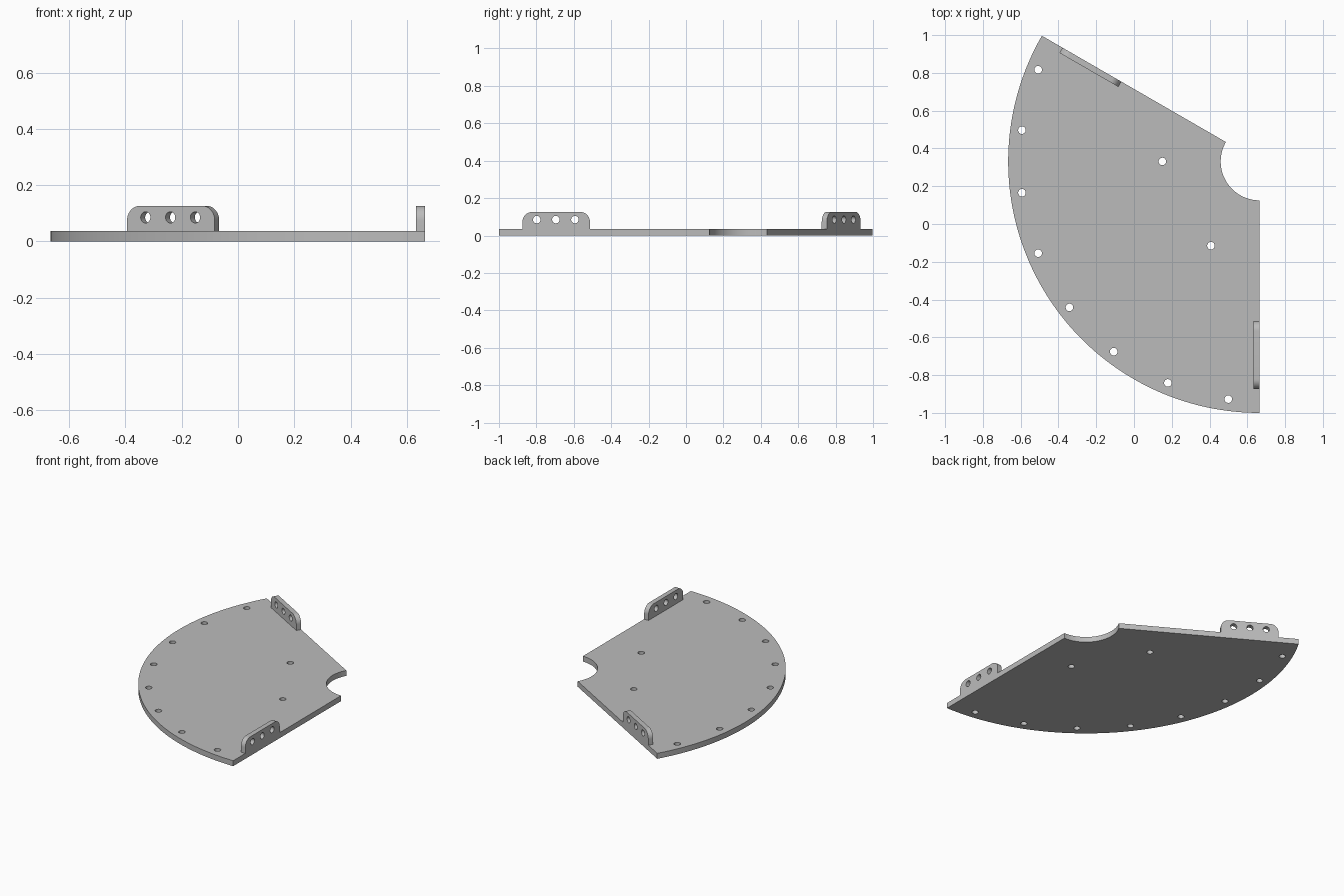
import bpy, bmesh
from math import sin, cos, pi, radians
from mathutils import Matrix, Vector

cube = bpy.data.objects.get("Cube")
if cube:
    bpy.data.objects.remove(cube, do_unlink=True)

CENTRE = Vector((0.665, 0.331, 0))       # common centre of both arcs
R_OUT, R_IN = 1.331, 0.206
THICK, TAB = 0.036, 0.032
HOLE = 0.02
START, END = 150, 270                    # the two straight edges, in degrees

grey = bpy.data.materials.new("light_grey")
grey.use_nodes = True
colour = (0.5, 0.5, 0.5, 1)
grey.diffuse_color = colour
grey.node_tree.nodes["Principled BSDF"].inputs["Base Color"].default_value = colour


def arc(cx, cy, r, a, b, n):
    """Points along an arc from a to b degrees."""
    angles = [radians(a + (b - a) * i / n) for i in range(n + 1)]
    return [(cx + r * cos(t), cy + r * sin(t)) for t in angles]


def circle(cx, cy, r=HOLE):
    return arc(cx, cy, r, 0, 360, 32)[:-1]


def slab(name, loops, depth, matrix):
    """Extrude an outline with holes by depth, centred on its own plane."""
    curve = bpy.data.curves.new(name, 'CURVE')
    curve.dimensions = '2D'
    curve.fill_mode = 'BOTH'
    curve.extrude = depth / 2
    for pts in loops:
        spline = curve.splines.new('POLY')
        spline.points.add(len(pts) - 1)
        for p, (x, y) in zip(spline.points, pts):
            p.co = (x, y, 0, 1)
        spline.use_cyclic_u = True
    obj = bpy.data.objects.new(name, curve)
    bpy.context.collection.objects.link(obj)
    select(obj)
    bpy.ops.object.convert(target='MESH')
    obj = bpy.context.object
    mesh = obj.data
    bm = bmesh.new()
    bm.from_mesh(mesh)
    bmesh.ops.remove_doubles(bm, verts=bm.verts, dist=1e-5)
    bm.transform(matrix)
    bmesh.ops.recalc_face_normals(bm, faces=bm.faces)
    bm.to_mesh(mesh)
    bm.free()
    mesh.materials.clear()
    mesh.materials.append(grey)
    return obj


def select(obj):
    bpy.ops.object.select_all(action='DESELECT')
    obj.select_set(True)
    bpy.context.view_layer.objects.active = obj


def upright(angle, offset):
    """Frame whose x runs outward from the centre and whose y is up."""
    a = radians(angle)
    out, up = Vector((cos(a), sin(a), 0)), Vector((0, 0, 1))
    side = out.cross(up)
    m = Matrix((out, up, side)).transposed().to_4x4()
    m.translation = CENTRE + side * offset
    return m


# Sector plate with a ring of rim holes and two inner holes
outline = arc(0, 0, R_OUT, START, END, 120) + arc(0, 0, R_IN, END, START, 48)
spots = [(1.269, 157.5 + 15 * i) for i in range(8)] + [(0.515, 180), (0.515, 240)]
holes = [circle(r * cos(radians(a)), r * sin(radians(a))) for r, a in spots]
plate = slab("sector_plate", [outline] + holes, THICK,
             Matrix.Translation(CENTRE + Vector((0, 0, THICK / 2))))

# Shallow bevelled notches under the rim
wedge = [(R_OUT - 0.045, -0.015), (R_OUT + 0.025, -0.015), (R_OUT + 0.025, 0.027)]
for angle in (180, 240):
    cutter = slab("notch_cutter", [wedge], 0.105, upright(angle, 0))
    cutter.hide_render = True
    mod = plate.modifiers.new("notch", 'BOOLEAN')
    mod.operation = 'DIFFERENCE'
    mod.solver = 'EXACT'
    mod.object = cutter
    select(plate)
    bpy.ops.object.modifier_apply(modifier=mod.name)
    bpy.data.objects.remove(cutter, do_unlink=True)

# Upright round-cornered tabs with three holes, flush with each straight edge
near, far, top, rad = 0.845, 1.205, 0.126, 0.052
tab_outline = ([(near, THICK), (far, THICK)]
               + arc(far - rad, top - rad, rad, 0, 90, 12)
               + arc(near + rad, top - rad, rad, 90, 180, 12))
tab_holes = [circle(r, 0.085) for r in (0.925, 1.027, 1.129)]
tabs = [slab(name, [tab_outline] + tab_holes, TAB, upright(angle, offset))
        for name, angle, offset in (("front_tab", END, TAB / 2),
                                    ("back_tab", START, -TAB / 2))]

for obj in [plate] + tabs:
    select(obj)
    bpy.ops.object.shade_smooth_by_angle(angle=radians(30))
